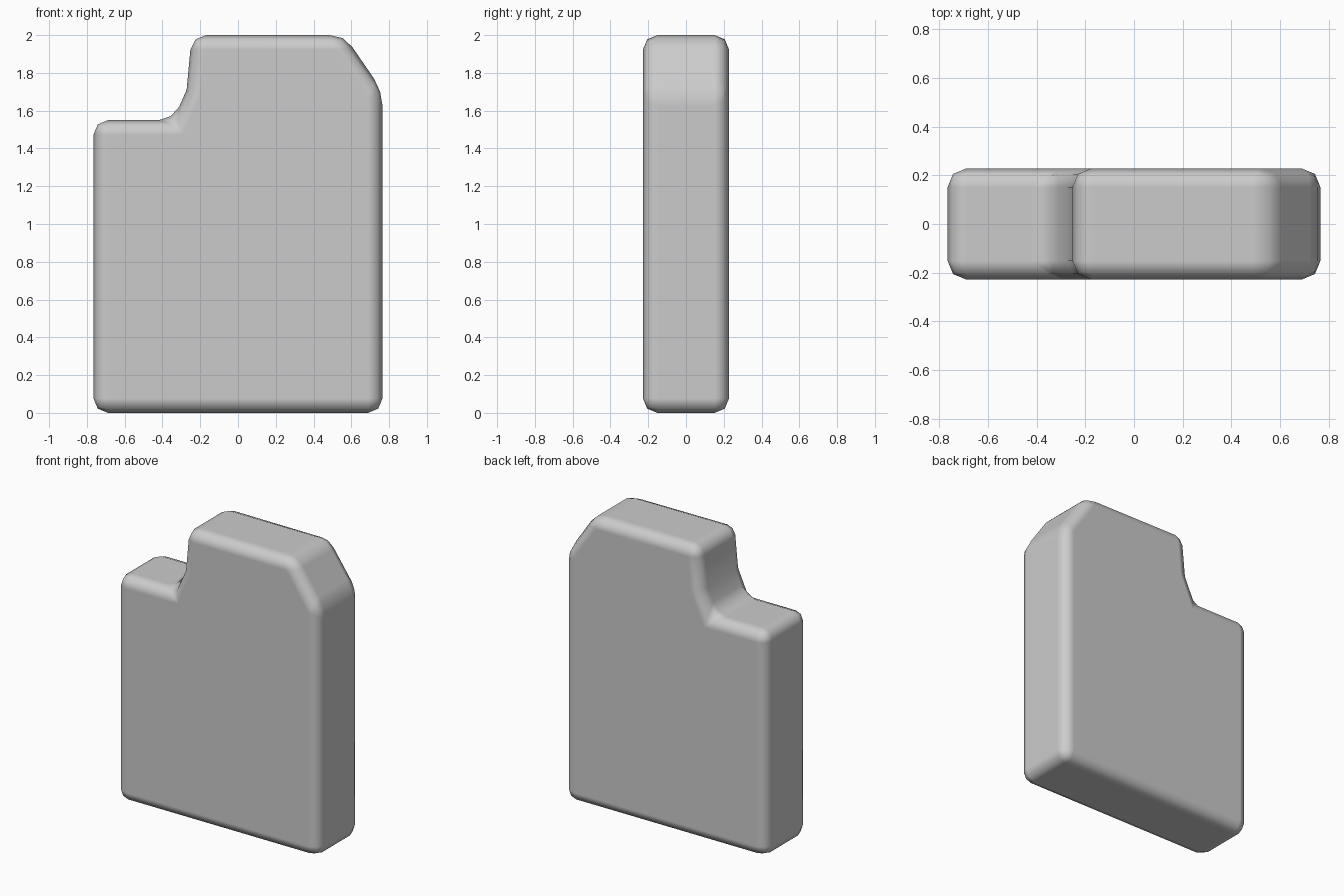
import bpy
import bmesh

if "Cube" in bpy.data.objects:
    bpy.data.objects.remove(bpy.data.objects["Cube"])

HALF_DEPTH = 0.228

# Front outline (x, z): stepped notch at upper left, chamfer at upper right
outline = [
    (-0.765, 0.0), (0.765, 0.0), (0.765, 1.704), (0.562, 2.0),
    (-0.245, 2.0), (-0.272, 1.71), (-0.343, 1.55), (-0.765, 1.55),
]

# Extrude the outline through the depth
bm = bmesh.new()
face = bm.faces.new([bm.verts.new((x, -HALF_DEPTH, z)) for x, z in outline])
ext = bmesh.ops.extrude_face_region(bm, geom=[face], use_keep_orig=True)
new_verts = [g for g in ext["geom"] if isinstance(g, bmesh.types.BMVert)]
bmesh.ops.translate(bm, verts=new_verts, vec=(0, 2 * HALF_DEPTH, 0))
bmesh.ops.recalc_face_normals(bm, faces=bm.faces)
for f in bm.faces:
    f.smooth = True

mesh = bpy.data.meshes.new("notched_slab")
bm.to_mesh(mesh)
bm.free()
slab = bpy.data.objects.new("notched_slab", mesh)
bpy.context.collection.objects.link(slab)

# Rounded edges; the shallow bend in the notch wall stays unbevelled
bevel = slab.modifiers.new("rounded_edges", "BEVEL")
bevel.width = 0.077
bevel.segments = 2
bevel.limit_method = "ANGLE"
bevel.angle_limit = 0.52
bevel.harden_normals = True
